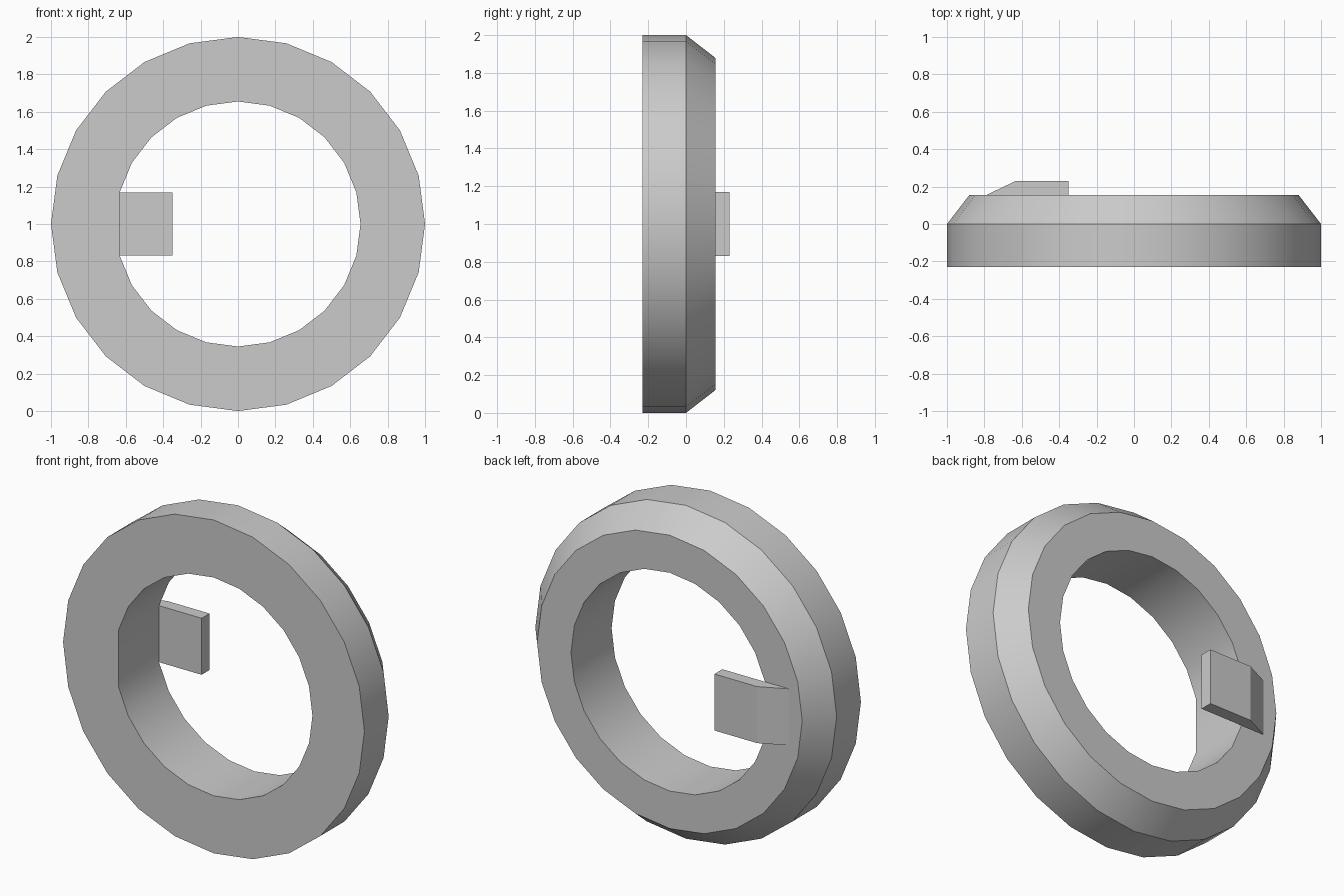
import bpy, bmesh, math

if "Cube" in bpy.data.objects:
    bpy.data.objects.remove(bpy.data.objects["Cube"])

SIDES = 24
FRONT, BACK = -0.23, 0.155
R_IN = 0.655
FLAT_X = -R_IN * math.cos(math.radians(15))
HALF_W = R_IN * math.sin(math.radians(15))


def finish(name, bm):
    bmesh.ops.recalc_face_normals(bm, faces=bm.faces)
    mesh = bpy.data.meshes.new(name)
    bm.to_mesh(mesh)
    bm.free()
    obj = bpy.data.objects.new(name, mesh)
    bpy.context.collection.objects.link(obj)
    return obj


# Ring: chamfered section swept around the y axis
section = [(R_IN, FRONT), (1.0, FRONT), (1.0, 0.0), (0.88, BACK), (R_IN, BACK)]
bm = bmesh.new()
loops = []
for i in range(SIDES):
    a = 2 * math.pi * i / SIDES
    loop = []
    for r, y in section:
        x = r * math.cos(a)
        # the bore is flattened where the tab sits
        if r == R_IN and i == SIDES // 2:
            x = FLAT_X
        loop.append(bm.verts.new((x, y, 1 + r * math.sin(a))))
    loops.append(loop)
n = len(section)
for i in range(SIDES):
    p, q = loops[i], loops[(i + 1) % SIDES]
    for j in range(n):
        k = (j + 1) % n
        bm.faces.new((p[j], p[k], q[k], q[j]))
ring = finish("ring", bm)
bpy.ops.object.select_all(action='DESELECT')
ring.select_set(True)
bpy.context.view_layer.objects.active = ring
bpy.ops.object.shade_smooth_by_angle(angle=math.radians(30))

# Tab: plate behind the bore with a ramp down onto the ring's back face
profile = [(-0.35, BACK), (-0.35, 0.23), (FLAT_X, 0.23), (-0.79, BACK)]
bm = bmesh.new()
base = bm.faces.new([bm.verts.new((x, y, 1 - HALF_W)) for x, y in profile])
ext = bmesh.ops.extrude_face_region(bm, geom=[base], use_keep_orig=True)
top = [v for v in ext["geom"] if isinstance(v, bmesh.types.BMVert)]
bmesh.ops.translate(bm, verts=top, vec=(0, 0, 2 * HALF_W))
finish("tab", bm)
